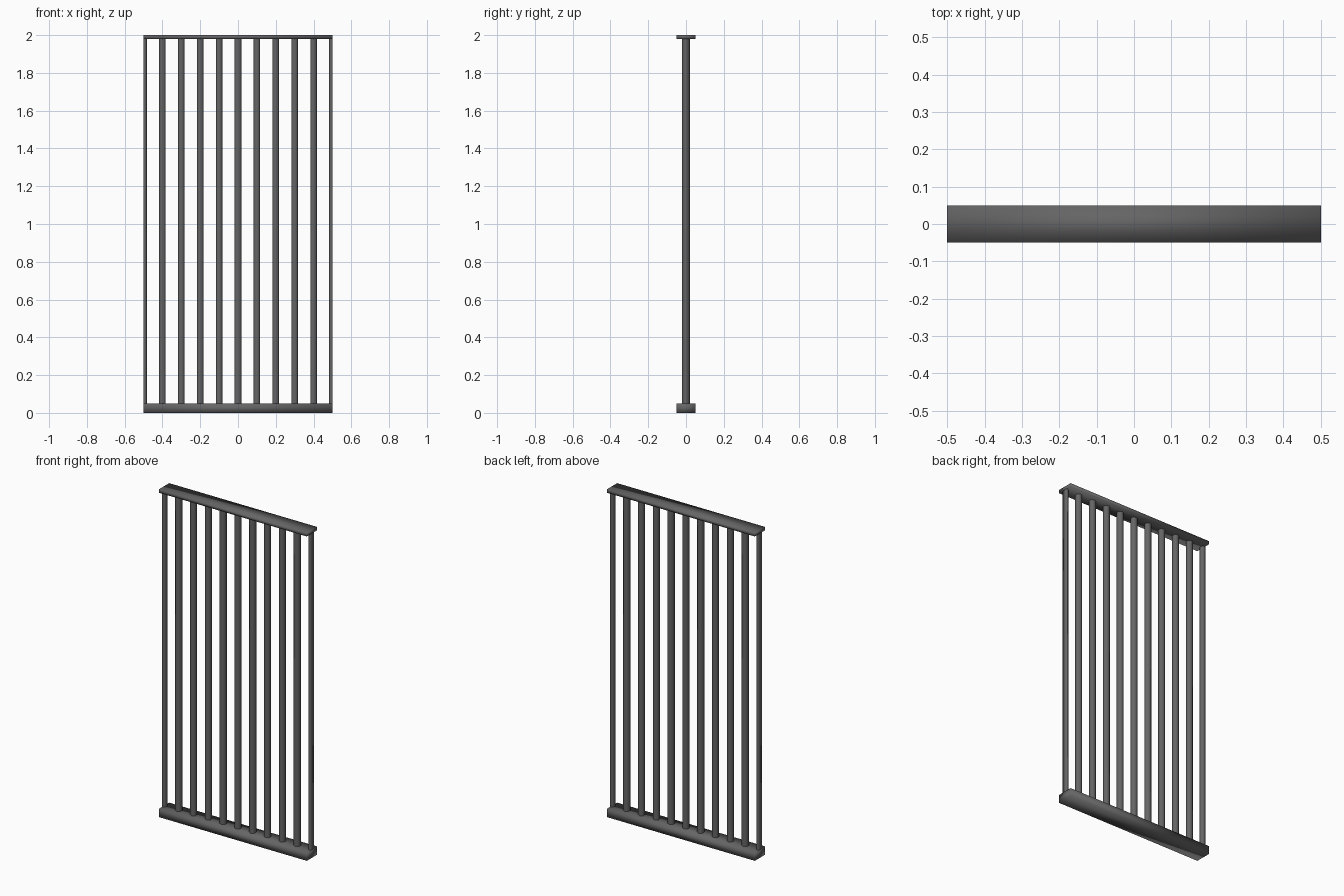
import bpy, bmesh, math

if "Cube" in bpy.data.objects:
    bpy.data.objects.remove(bpy.data.objects["Cube"])

iron = bpy.data.materials.new("dark_iron")
iron.diffuse_color = (0.13, 0.13, 0.13, 1)
iron.use_nodes = True
iron.node_tree.nodes["Principled BSDF"].inputs["Base Color"].default_value = iron.diffuse_color


def finish(bm, name):
    bmesh.ops.recalc_face_normals(bm, faces=bm.faces)
    for f in bm.faces:
        f.smooth = True
    me = bpy.data.meshes.new(name)
    bm.to_mesh(me)
    bm.free()
    me.materials.append(iron)
    ob = bpy.data.objects.new(name, me)
    bpy.context.collection.objects.link(ob)
    return ob


def rail(name, z0, z1):
    bm = bmesh.new()
    bmesh.ops.create_cube(bm, size=1)
    for v in bm.verts:
        v.co.y *= 0.1
        v.co.z = z0 if v.co.z < 0 else z1
    finish(bm, name)


def bar(name, x, z0=0.05, z1=1.98, r=0.02):
    # six-sided bar with points toward front and back; end bars are cut in half
    bm = bmesh.new()
    pts = [(x + r * math.sin(i * math.pi / 3), r * math.cos(i * math.pi / 3)) for i in range(6)]
    pts = [p for p in pts if abs(p[0]) <= 0.5001]
    low = [bm.verts.new((px, py, z0)) for px, py in pts]
    top = [bm.verts.new((px, py, z1)) for px, py in pts]
    n = len(pts)
    for i in range(n):
        j = (i + 1) % n
        bm.faces.new((low[i], low[j], top[j], top[i]))
    finish(bm, name)


# Rails
rail("bottom_rail", 0, 0.05)
rail("top_rail", 1.98, 2.0)

# Bars
for i in range(11):
    bar(f"bar_{i + 1}", -0.5 + 0.1 * i)
